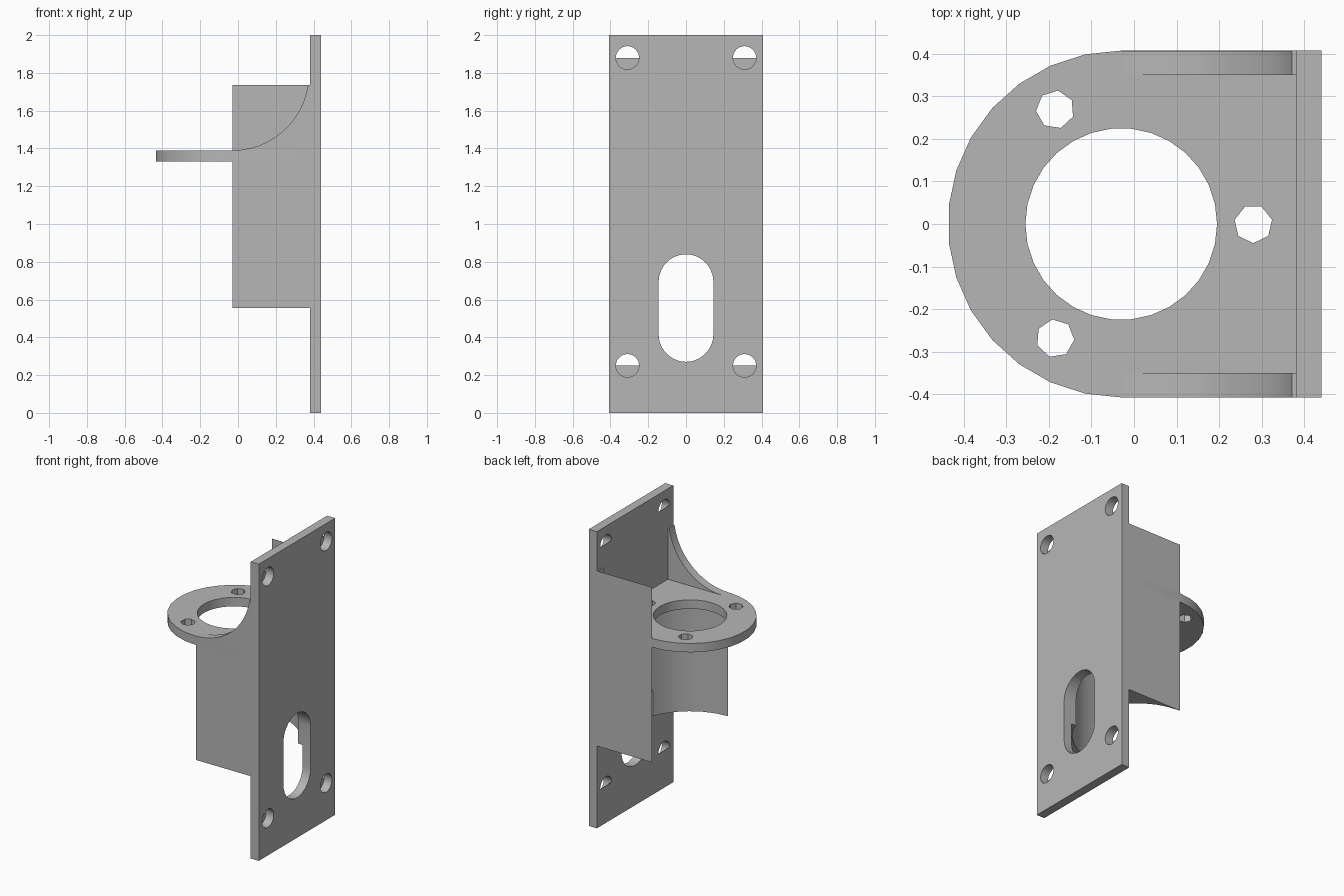
import bpy, bmesh
from math import sin, cos, radians
from mathutils import Vector

if "Cube" in bpy.data.objects:
    bpy.data.objects.remove(bpy.data.objects["Cube"])

grey = bpy.data.materials.new("plain grey")
grey.use_nodes = True
colour = (0.47, 0.47, 0.47, 1)
grey.diffuse_color = colour
grey.node_tree.nodes["Principled BSDF"].inputs["Base Color"].default_value = colour

W = 0.407        # half width
BACK = 0.38      # inner face of the mounting plate
AXIS = -0.03     # x of the ring and bore axis
R = 0.405        # radius of bore and gusset curve


def arc(cx, cy, r, start, end, steps):
    angles = [radians(start + (end - start) * i / steps) for i in range(steps + 1)]
    return [(cx + r * cos(a), cy + r * sin(a)) for a in angles]


def circle(cx, cy, r, sides, start=0):
    return arc(cx, cy, r, start, start + 360, sides)[:-1]


def prism(name, outline, axis, low, high):
    """Extrude an outline along x (points y,z), y (points x,z) or z (points x,y)."""
    place = {"x": lambda a, b, d: (d, a, b),
             "y": lambda a, b, d: (a, d, b),
             "z": lambda a, b, d: (a, b, d)}[axis]
    bm = bmesh.new()
    face = bm.faces.new([bm.verts.new(place(a, b, low)) for a, b in outline])
    out = bmesh.ops.extrude_face_region(bm, geom=[face])
    moved = [v for v in out["geom"] if isinstance(v, bmesh.types.BMVert)]
    bmesh.ops.translate(bm, verts=moved, vec=Vector(place(0, 0, high - low)))
    bmesh.ops.recalc_face_normals(bm, faces=bm.faces)
    mesh = bpy.data.meshes.new(name)
    bm.to_mesh(mesh)
    bm.free()
    mesh.materials.append(grey)
    obj = bpy.data.objects.new(name, mesh)
    bpy.context.collection.objects.link(obj)
    return obj


def activate(obj):
    bpy.ops.object.select_all(action="DESELECT")
    obj.select_set(True)
    bpy.context.view_layer.objects.active = obj


def cut(obj, outline, axis, low, high):
    cutter = prism("cutter", outline, axis, low, high)
    cutter.hide_render = True
    mod = obj.modifiers.new("hole", "BOOLEAN")
    mod.operation = "DIFFERENCE"
    mod.solver = "EXACT"
    mod.object = cutter
    activate(obj)
    bpy.ops.object.modifier_apply(modifier=mod.name)
    bpy.data.objects.remove(cutter)


def rectangle(a0, a1, b0, b1):
    return [(a0, b0), (a1, b0), (a1, b1), (a0, b1)]


parts = []

# Mounting plate with four screw holes, each half closed at the inner face
plate = prism("mounting_plate", rectangle(-W, W, 0, 2), "x", BACK, 0.44)
parts.append(plate)
for z in (0.25, 1.88):
    for y in (-0.31, 0.31):
        cut(plate, circle(y, z, 0.062, 16), "x", 0.3, 0.5)
        parts.append(prism("screw_hole_web", arc(y, z, 0.062, 180, 360, 8),
                           "x", BACK, BACK + 0.003))

# Half-round cradle below the ring
bore = arc(AXIS, 0, R, 90, -90, 15)[1:-1]
cradle = prism("cradle", [(AXIS, -W), (BACK, -W), (BACK, W), (AXIS, W)] + bore,
               "z", 0.555, 1.33)
parts.append(cradle)

# Long slot through plate and cradle
slot = arc(0, 0.695, 0.145, 0, 180, 14) + arc(0, 0.415, 0.145, 180, 360, 14)
for obj in (plate, cradle):
    cut(obj, slot, "x", 0.1, 0.5)

# Round-nosed flange with a large opening and three bolt holes
flange = prism("flange", [(BACK, W)] + arc(AXIS, 0, W, 90, 270, 15) + [(BACK, -W)],
               "z", 1.33, 1.39)
cut(flange, circle(AXIS, 0, 0.225, 30), "z", 1.2, 1.5)
for angle in (0, 120, 240):
    a = radians(angle)
    cut(flange, circle(AXIS + 0.31 * cos(a), 0.31 * sin(a), 0.045, 7, angle - 90),
        "z", 1.2, 1.5)
parts.append(flange)

# Curved gussets above the flange
curve = arc(AXIS, 1.795, R, -90, -8.5, 12)
for name, low in (("right_gusset", -W), ("left_gusset", 0.35)):
    parts.append(prism(name, curve + [(BACK, 1.735), (BACK, 1.39)], "y",
                       low, low + W - 0.35))

# Thin square web on the outside of the left gusset
parts.append(prism("left_web", rectangle(AXIS, BACK, 1.39, 1.735), "y", W - 0.002, W))

for obj in parts:
    activate(obj)
    bpy.ops.object.shade_smooth_by_angle(angle=radians(30))
